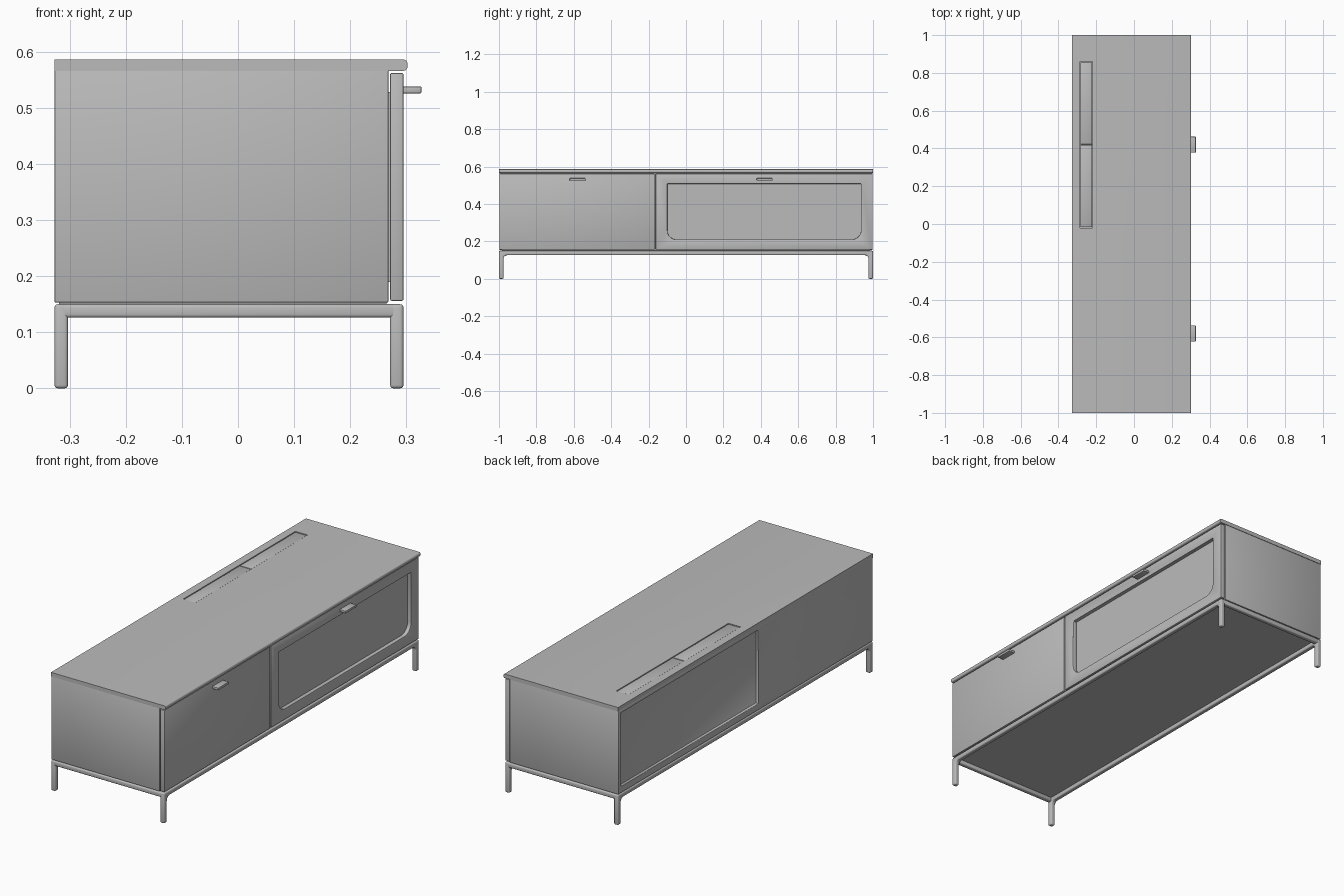
import bpy, bmesh, math
from mathutils import Vector

cube = bpy.data.objects.get("Cube")
if cube:
    bpy.data.objects.remove(cube, do_unlink=True)

grey = bpy.data.materials.new("plain grey")
grey.use_nodes = True
COLOUR = (0.5, 0.5, 0.5, 1)
grey.diffuse_color = COLOUR
grey.node_tree.nodes["Principled BSDF"].inputs["Base Color"].default_value = COLOUR


def finish(name, bm):
    bmesh.ops.recalc_face_normals(bm, faces=bm.faces)
    mesh = bpy.data.meshes.new(name)
    bm.to_mesh(mesh)
    bm.free()
    mesh.materials.append(grey)
    ob = bpy.data.objects.new(name, mesh)
    bpy.context.collection.objects.link(ob)
    return ob


def select(ob):
    bpy.ops.object.select_all(action='DESELECT')
    ob.select_set(True)
    bpy.context.view_layer.objects.active = ob


def box(name, x, y, z):
    bm = bmesh.new()
    bmesh.ops.create_cube(bm, size=1)
    for v in bm.verts:
        v.co = [lo + (c + 0.5) * (hi - lo) for c, (lo, hi) in zip(v.co, (x, y, z))]
    return finish(name, bm)


def prism(name, outline, x0, x1):
    """Extrude a (y, z) outline along x."""
    bm = bmesh.new()
    face = bm.faces.new([bm.verts.new((x0, y, z)) for y, z in outline])
    ext = bmesh.ops.extrude_face_region(bm, geom=[face])
    verts = [g for g in ext["geom"] if isinstance(g, bmesh.types.BMVert)]
    bmesh.ops.translate(bm, verts=verts, vec=(x1 - x0, 0, 0))
    return finish(name, bm)


def arc(cy, cz, r, start, end, steps=6):
    angles = [math.radians(start + (end - start) * i / steps) for i in range(steps + 1)]
    return [(cy + r * math.cos(a), cz + r * math.sin(a)) for a in angles]


def cut(ob, cutter):
    cutter.hide_render = True
    select(ob)
    mod = ob.modifiers.new("cut", 'BOOLEAN')
    mod.operation = 'DIFFERENCE'
    mod.solver = 'EXACT'
    mod.object = cutter
    bpy.ops.object.modifier_apply(modifier=mod.name)
    bpy.data.objects.remove(cutter, do_unlink=True)


def soften(ob, width, segments=2):
    select(ob)
    mod = ob.modifiers.new("soft edges", 'BEVEL')
    mod.width = width
    mod.segments = segments
    mod.limit_method = 'ANGLE'
    mod.angle_limit = math.radians(40)
    bpy.ops.object.modifier_apply(modifier=mod.name)
    bpy.ops.object.shade_smooth_by_angle(angle=math.radians(35))


BACK, FRONT = -0.327, 0.295

# Cabinet body with a recessed rear panel
body = box("cabinet_body", (BACK, 0.268), (-0.998, 0.998), (0.153, 0.567))
cut(body, box("rear_cutter", (-0.5, BACK + 0.014), (-0.1, 0.975), (0.185, 0.55)))
soften(body, 0.002)

# Top slab with a rounded front edge and a shallow cable slot
top = box("top_slab", (BACK, 0.302), (-1, 1), (0.566, 0.586))
bm = bmesh.new()
bm.from_mesh(top.data)
front_edges = [e for e in bm.edges if all(v.co.x > 0.3 for v in e.verts)
               and abs(e.verts[0].co.y - e.verts[1].co.y) > 1]
bmesh.ops.bevel(bm, geom=front_edges, offset=0.007, segments=4, profile=0.5, affect='EDGES')
bm.to_mesh(top.data)
bm.free()
cut(top, box("slot_cutter", (-0.287, -0.219), (-0.02, 0.86), (0.576, 0.7)))
select(top)
bpy.ops.object.shade_smooth_by_angle(angle=math.radians(35))

# Two flush lids in the cable slot
for name, y in (("cable_lid_right", (-0.016, 0.418)), ("cable_lid_left", (0.422, 0.856))):
    soften(box(name, (-0.284, -0.222), y, (0.575, 0.584)), 0.001)

# Plain drawer front
drawer = box("drawer_front", (0.271, FRONT), (-0.998, -0.168), (0.156, 0.562))
soften(drawer, 0.003)

# Door with a window opening rounded at its lower corners
door = box("door_frame", (0.271, FRONT), (-0.162, 0.998), (0.156, 0.562))
y0, y1, z0, z1, r = -0.1, 0.936, 0.21, 0.508, 0.05
opening = [(y1, z1), (y0, z1)] + arc(y0 + r, z0 + r, r, 180, 270) + arc(y1 - r, z0 + r, r, 270, 360)
cut(door, prism("window_cutter", opening, 0.2, 0.4))
soften(door, 0.003)
box("door_pane", (0.267, 0.276), (y0 - 0.02, y1 + 0.02), (z0 - 0.02, z1 + 0.02))

# Tab handles
for name, y in (("drawer_handle", -0.58), ("door_handle", 0.42)):
    soften(box(name, (0.29, 0.327), (y - 0.042, y + 0.042), (0.526, 0.538)), 0.002)

# Base: two long rails that curve down into the legs
T, TOP, R = 0.024, 0.15, 0.02
under = TOP - T
inner = 1 - T
side = ([(-1, 0), (-inner, 0)] + arc(-inner + R, under - R, R, 180, 90)
        + arc(inner - R, under - R, R, 90, 0) + [(inner, 0), (1, 0), (1, TOP), (-1, TOP)])
for name, x in (("front_legs_and_rail", FRONT - T), ("rear_legs_and_rail", BACK)):
    soften(prism(name, side, x, x + T), 0.006, 3)

# Short end rails
for name, y in (("right_end_rail", -1), ("left_end_rail", 1 - T)):
    soften(box(name, (BACK + 0.01, FRONT - 0.01), (y, y + T), (under, TOP)), 0.006, 3)

# Thin seat between the base and the cabinet
box("base_spacer", (BACK + 0.008, FRONT - 0.03), (-0.985, 0.985), (0.145, 0.155))
